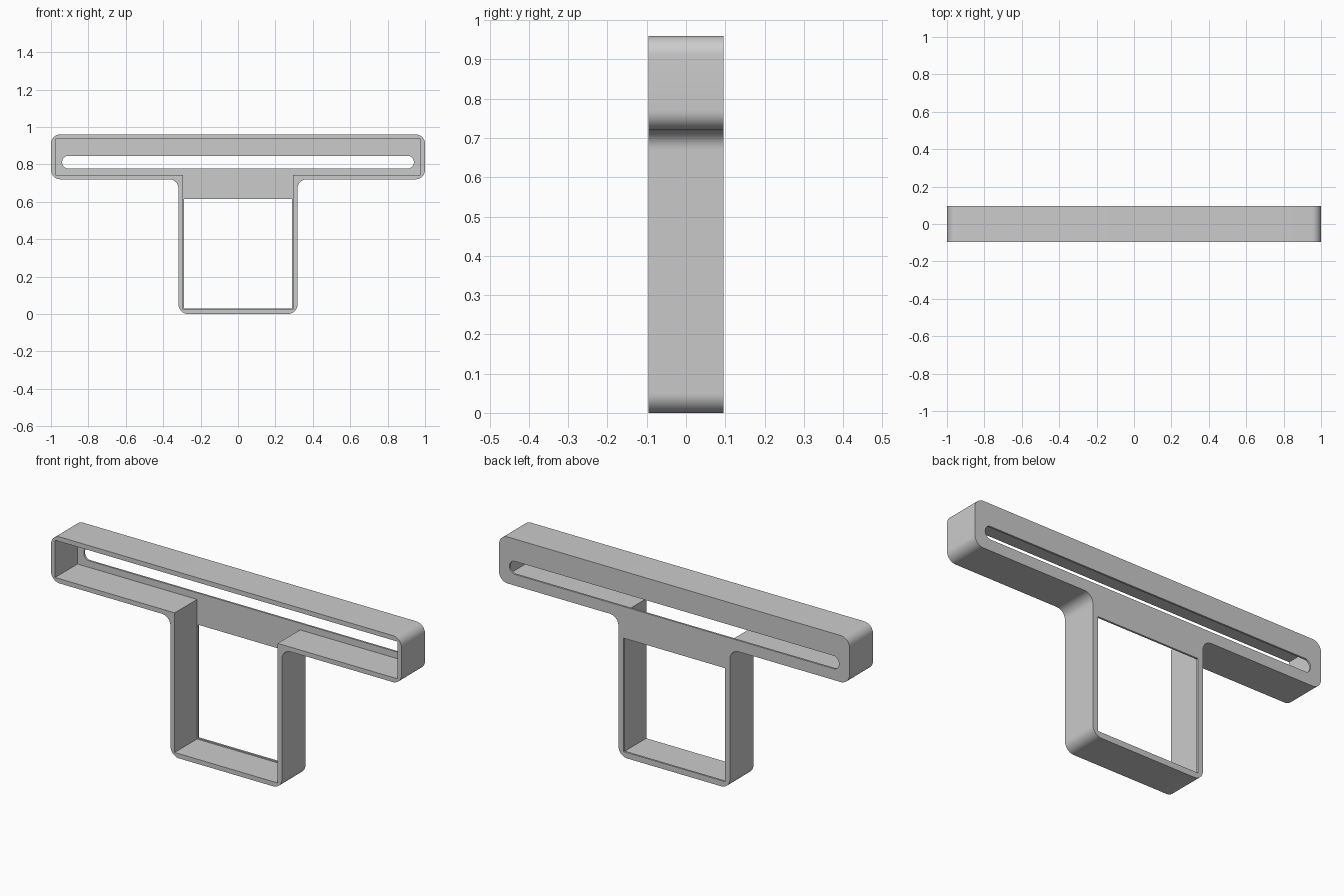
import bpy, bmesh, math
from mathutils import Vector

cube = bpy.data.objects.get("Cube")
if cube:
    bpy.data.objects.remove(cube, do_unlink=True)

HALF_DEPTH = 0.096
BACK = 0.01      # back plate thickness
WALL = 0.024
BAR_LOW, TOP = 0.72, 0.96
STEM = 0.318     # half width of the stem

grey = bpy.data.materials.new("grey")
grey.use_nodes = True
grey.diffuse_color = (0.6, 0.6, 0.6, 1)
grey.node_tree.nodes["Principled BSDF"].inputs["Base Color"].default_value = (0.6, 0.6, 0.6, 1)


def rounded(points, radius, steps=10):
    """Replace each right-angle corner with an arc."""
    if not radius:
        return points
    result = []
    for i, p in enumerate(points):
        p = Vector(p)
        a = (Vector(points[i - 1]) - p).normalized()
        b = (Vector(points[(i + 1) % len(points)]) - p).normalized()
        centre = p + (a + b) * radius
        for k in range(steps + 1):
            t = k / steps * math.pi / 2
            result.append(centre - b * radius * math.cos(t) - a * radius * math.sin(t))
    return result


def prism(name, points, y0, y1, radius=0):
    """Extrude an x-z outline from y0 to y1."""
    bm = bmesh.new()
    face = bm.faces.new([bm.verts.new((x, y0, z)) for x, z in rounded(points, radius)])
    new = bmesh.ops.extrude_face_region(bm, geom=[face])["geom"]
    bmesh.ops.translate(bm, vec=(0, y1 - y0, 0),
                        verts=[v for v in new if isinstance(v, bmesh.types.BMVert)])
    bmesh.ops.recalc_face_normals(bm, faces=bm.faces)
    mesh = bpy.data.meshes.new(name)
    bm.to_mesh(mesh)
    bm.free()
    mesh.materials.append(grey)
    obj = bpy.data.objects.new(name, mesh)
    bpy.context.collection.objects.link(obj)
    return obj


def mirrored(half):
    return half + [(-x, z) for x, z in reversed(half)]


def box(x, z0, z1):
    return mirrored([(x, z0), (x, z1)])


def tee(inset):
    stem, bar = STEM - inset, 1 - inset
    return mirrored([(stem, inset), (stem, BAR_LOW + inset),
                     (bar, BAR_LOW + inset), (bar, TOP - inset)])


# T-shaped housing with rounded outer corners
housing = prism("housing", tee(0), -HALF_DEPTH, HALF_DEPTH, 0.05)

# Cavity open at the front, then the slot and window through the back plate
cutters = [
    prism("cavity_cutter", tee(WALL), -0.3, HALF_DEPTH - BACK),
    prism("slot_cutter", box(0.94, 0.778, 0.845), 0, 0.3, 0.032),
    prism("window_cutter", box(0.289, 0.03, 0.615), 0, 0.3),
]
for cutter in cutters:
    cutter.hide_render = True
    mod = housing.modifiers.new(cutter.name, "BOOLEAN")
    mod.operation = "DIFFERENCE"
    mod.solver = "EXACT"
    mod.object = cutter

# Bake the cuts and remove the cutters
bpy.context.view_layer.objects.active = housing
housing.select_set(True)
for mod in list(housing.modifiers):
    bpy.ops.object.modifier_apply(modifier=mod.name)
for cutter in cutters:
    bpy.data.objects.remove(cutter, do_unlink=True)

bpy.ops.object.shade_smooth_by_angle(angle=math.radians(30))
